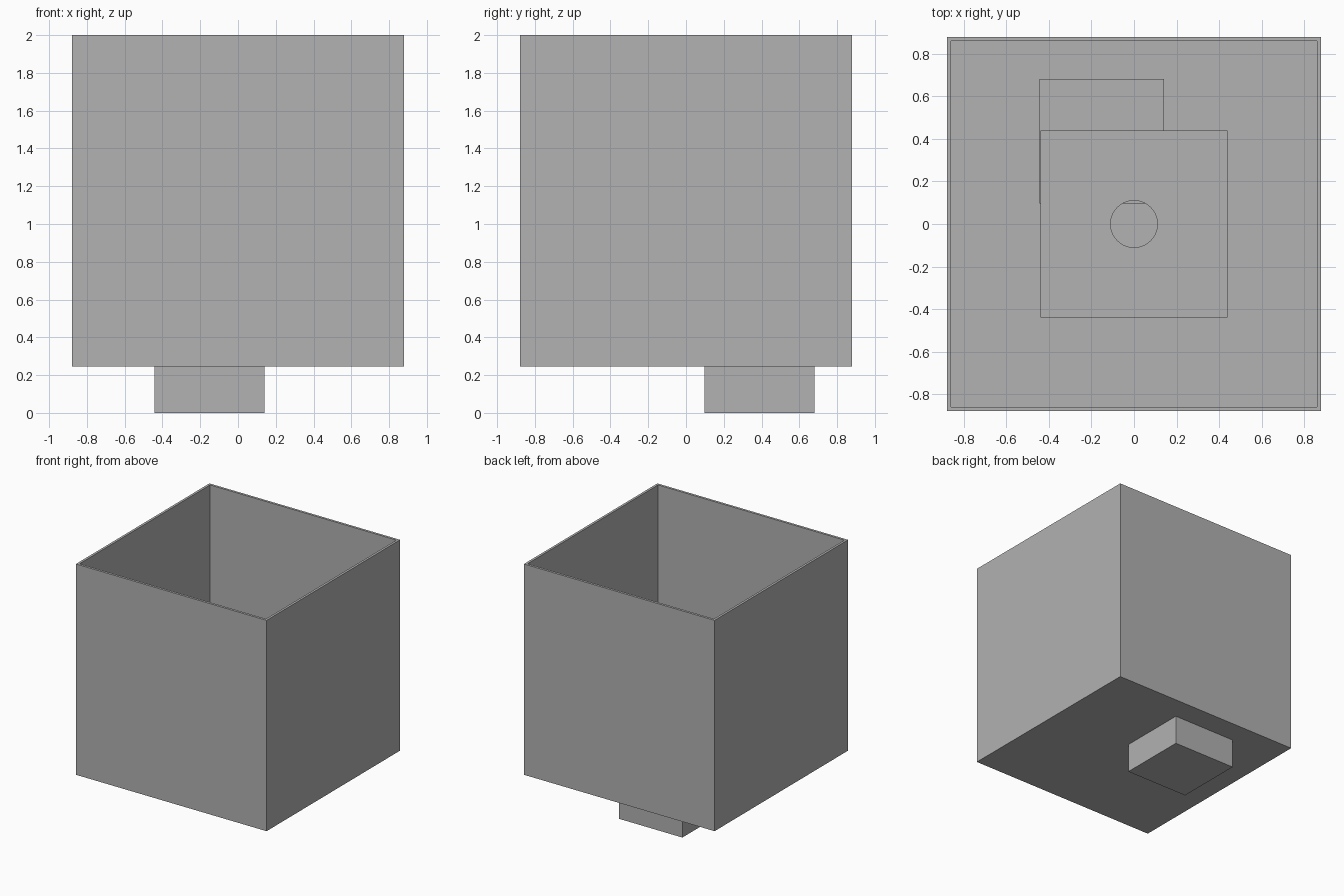
import bpy, bmesh
from mathutils import Vector

if "Cube" in bpy.data.objects:
    bpy.data.objects.remove(bpy.data.objects["Cube"])

grey = bpy.data.materials.new("mid_grey")
grey.diffuse_color = (0.445, 0.445, 0.445, 1)
grey.use_nodes = True
grey.node_tree.nodes["Principled BSDF"].inputs["Base Color"].default_value = grey.diffuse_color


def finish(name, bm):
    mesh = bpy.data.meshes.new(name)
    bmesh.ops.recalc_face_normals(bm, faces=bm.faces)
    bm.to_mesh(mesh)
    bm.free()
    mesh.materials.append(grey)
    obj = bpy.data.objects.new(name, mesh)
    bpy.context.collection.objects.link(obj)
    return obj


def box_bm(lo, hi):
    lo, hi = Vector(lo), Vector(hi)
    bm = bmesh.new()
    bmesh.ops.create_cube(bm, size=1)
    bmesh.ops.scale(bm, vec=hi - lo, verts=bm.verts)
    bmesh.ops.translate(bm, vec=(lo + hi) / 2, verts=bm.verts)
    return bm


def box(name, lo, hi):
    return finish(name, box_bm(lo, hi))


# Outer container: open at the top, thin walls and floor
H, BASE, TOP, WALL = 0.878, 0.245, 2.0, 0.02
bm = box_bm((-H, -H, BASE), (H, H, TOP))
bm.faces.ensure_lookup_table()
lid = max(bm.faces, key=lambda f: f.calc_center_median().z)
bmesh.ops.inset_region(bm, faces=[lid], thickness=WALL, use_even_offset=True)
cavity = bmesh.ops.extrude_discrete_faces(bm, faces=[lid])["faces"][0]
bmesh.ops.translate(bm, vec=(0, 0, BASE + WALL - TOP), verts=cavity.verts)
finish("outer_container", bm)

# Inner box: thin panels standing on the container floor
h, t = 0.44, 0.012
z0, z1 = BASE + WALL, BASE + WALL + 2 * h
for name, s in (("inner_front_panel", -1), ("inner_back_panel", 1)):
    y = sorted((s * h, s * (h - t)))
    box(name, (-h, y[0], z0), (h, y[1], z1))
for name, s in (("inner_left_panel", -1), ("inner_right_panel", 1)):
    x = sorted((s * h, s * (h - t)))
    box(name, (x[0], -h + t, z0), (x[1], h - t, z1 - t))
top = box("inner_top_panel", (-h, -h + t, z1 - t), (h, h - t, z1))

# Round hole through the inner top panel
bm = bmesh.new()
bmesh.ops.create_cone(bm, cap_ends=True, segments=48, radius1=0.11, radius2=0.11, depth=0.2)
bmesh.ops.translate(bm, vec=(0, 0, z1), verts=bm.verts)
cutter = finish("hole_cutter", bm)
cutter.hide_render = True
cutter.hide_set(True)
cut = top.modifiers.new("round_hole", "BOOLEAN")
cut.operation = "DIFFERENCE"
cut.solver = "EXACT"
cut.object = cutter

# Small block passing through the floor
box("foot_block", (-0.443, 0.097, 0.0), (0.14, 0.68, 0.583))
